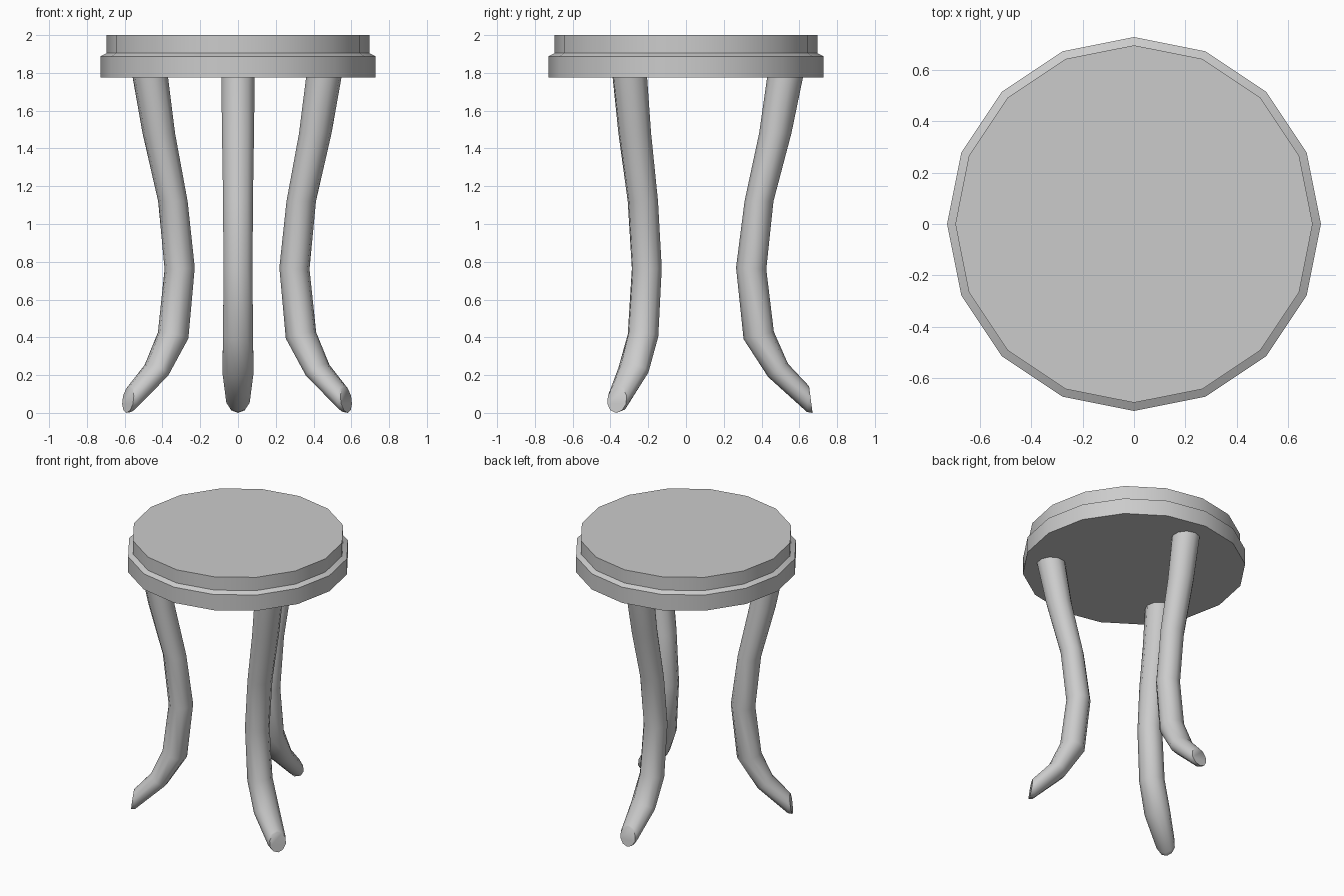
import bpy, bmesh, math
from mathutils import Matrix

if "Cube" in bpy.data.objects:
    bpy.data.objects.remove(bpy.data.objects["Cube"])


def loft(name, rings, matrix=Matrix()):
    """Skin a stack of equal-length vertex rings and cap both ends."""
    bm = bmesh.new()
    loops = [[bm.verts.new(p) for p in ring] for ring in rings]
    n = len(loops[0])
    for a, b in zip(loops, loops[1:]):
        for i in range(n):
            j = (i + 1) % n
            bm.faces.new((a[i], a[j], b[j], b[i]))
    bm.faces.new(loops[0])
    bm.faces.new(loops[-1])
    bmesh.ops.recalc_face_normals(bm, faces=bm.faces)
    mesh = bpy.data.meshes.new(name)
    bm.to_mesh(mesh)
    bm.free()
    mesh.transform(matrix)
    obj = bpy.data.objects.new(name, mesh)
    bpy.context.collection.objects.link(obj)
    return obj


def smooth(obj, degrees):
    bpy.ops.object.select_all(action='DESELECT')
    obj.select_set(True)
    bpy.context.view_layer.objects.active = obj
    bpy.ops.object.shade_smooth_by_angle(angle=math.radians(degrees))


# Seat: 16-sided rim stepping in to the top
seat_profile = [(0.727, 1.775), (0.727, 1.888), (0.695, 1.905), (0.695, 2.0)]
seat = loft("seat", [[(r * math.cos(math.tau * i / 16), r * math.sin(math.tau * i / 16), z)
                      for i in range(16)] for r, z in seat_profile])
smooth(seat, 25)

# Leg sections: inner (r, z), outer (r, z), half width
leg_sections = [
    ((0.430, 1.78), (0.620, 1.78), 0.093),
    ((0.387, 1.48), (0.558, 1.48), 0.089),
    ((0.310, 1.12), (0.463, 1.12), 0.083),
    ((0.265, 0.77), (0.425, 0.76), 0.081),
    ((0.305, 0.39), (0.465, 0.43), 0.083),
    ((0.435, 0.19), (0.540, 0.26), 0.087),
    ((0.640, 0.005), (0.648, 0.145), 0.065),
    ((0.670, 0.0), (0.652, 0.138), 0.060),
]


def leg(name, degrees, dx, dy, sides=10):
    rings = []
    for (r0, z0), (r1, z1), w in leg_sections:
        ring = []
        for i in range(sides):
            a = math.tau * i / sides
            t = (1 + math.cos(a)) / 2
            ring.append((r0 + (r1 - r0) * t, w * math.sin(a), z0 + (z1 - z0) * t))
        rings.append(ring)
    place = Matrix.Translation((dx, dy, 0)) @ Matrix.Rotation(math.radians(degrees), 4, 'Z')
    smooth(loft(name, rings, place), 50)


# Three splayed legs
leg("back_leg", 90, 0, 0)
leg("front_left_leg", 210, -0.01, -0.035)
leg("front_right_leg", 330, 0, -0.035)
